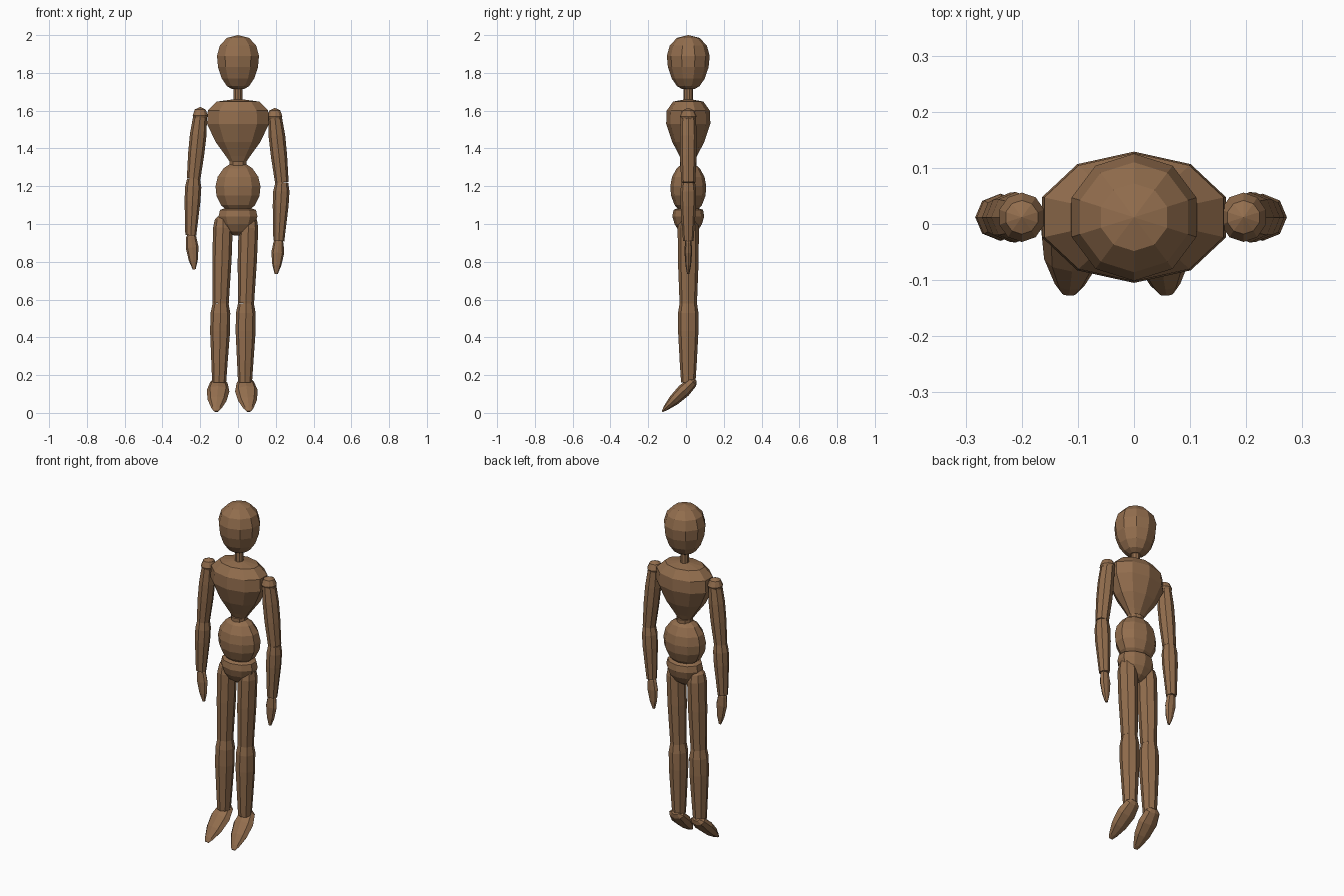
import bpy, bmesh, math
from mathutils import Vector

cube = bpy.data.objects.get("Cube")
if cube:
    bpy.data.objects.remove(cube)

wood = bpy.data.materials.new("Brown wood")
wood.use_nodes = True
wood.diffuse_color = (0.29, 0.155, 0.075, 1)
wood.node_tree.nodes["Principled BSDF"].inputs["Base Color"].default_value = wood.diffuse_color

MID = 0.012  # depth of the body's centre line


def turned(name, start, end, profile, sides=10):
    """Faceted turned part: profile holds (fraction along axis, side radius, depth radius)."""
    start, end = Vector(start), Vector(end)
    axis = (end - start).normalized()
    u = (Vector((1, 0, 0)) - axis * axis.x).normalized()
    v = axis.cross(u)
    bm = bmesh.new()
    rings = []
    for t, ru, rv in profile:
        c = start.lerp(end, t)
        angles = [math.pi / 2 + i * math.tau / sides for i in range(sides)]
        rings.append([bm.verts.new(c + u * ru * math.cos(a) + v * rv * math.sin(a)) for a in angles])
    for a, b in zip(rings, rings[1:]):
        for i in range(sides):
            j = (i + 1) % sides
            bm.faces.new((a[i], a[j], b[j], b[i]))
    bm.faces.new(rings[0][::-1])
    bm.faces.new(rings[-1])
    bmesh.ops.remove_doubles(bm, verts=bm.verts, dist=0.0005)
    bmesh.ops.recalc_face_normals(bm, faces=bm.faces)
    mesh = bpy.data.meshes.new(name)
    bm.to_mesh(mesh)
    bm.free()
    mesh.materials.append(wood)
    ob = bpy.data.objects.new(name, mesh)
    bpy.context.collection.objects.link(ob)
    return ob


def upright(name, rings, depth):
    """Central part from (height, half width) rings, with depth as a share of width."""
    low, high = rings[0][0], rings[-1][0]
    turned(name, (0, MID, low), (0, MID, high),
           [((z - low) / (high - low), r, r * depth) for z, r in rings])


# Head, neck and trunk
upright("head", [(1.715, 0.035), (1.73, 0.062), (1.77, 0.09), (1.83, 0.111), (1.89, 0.117),
                 (1.945, 0.101), (1.985, 0.062), (2.0, 0)], 0.97)
upright("neck", [(1.63, 0.024), (1.74, 0.024)], 1)
upright("chest", [(1.32, 0.04), (1.36, 0.068), (1.435, 0.125), (1.53, 0.172), (1.6, 0.168),
                  (1.648, 0.118), (1.663, 0)], 0.68)
upright("waist_joint", [(1.27, 0.046), (1.33, 0.046)], 0.95)
upright("abdomen", [(1.075, 0.065), (1.1, 0.095), (1.15, 0.12), (1.2, 0.125), (1.25, 0.113),
                    (1.295, 0.08), (1.32, 0.04)], 0.76)
upright("pelvis", [(0.94, 0.025), (0.96, 0.062), (1.0, 0.093), (1.04, 0.108), (1.075, 0.1),
                   (1.082, 0.075)], 0.78)

# Limb profiles
THIGH = [(0, .028, .03), (.035, .044, .045), (.13, .052, .056), (.5, .051, .055), (1, .043, .046)]
CALF = [(0, .042, .046), (.12, .052, .054), (.35, .053, .054), (.75, .043, .045), (1, .037, .038)]
FOOT = [(0, .022, .012), (.08, .046, .028), (.35, .06, .036), (.65, .05, .029),
        (.9, .027, .014), (1, .012, .004)]
UPPER_ARM = [(0, .036, .04), (.3, .044, .045), (.6, .043, .044), (1, .036, .037)]
FOREARM = [(0, .034, .036), (.15, .043, .042), (.4, .042, .041), (1, .029, .028)]
HAND = [(0, .016, .013), (.12, .027, .018), (.4, .034, .02), (.75, .024, .015), (1, .008, .006)]
BALL = [(0, 0, 0), (.15, .03, .03), (.5, .042, .044), (.85, .03, .03), (1, 0, 0)]

# Joint positions, slightly different on each side for the relaxed pose
SIDES = {
    "left": dict(hip=(.057, 1.04), knee=(.042, .58), ankle=(.037, .16), toe=(.058, .008),
                 shoulder=(.195, 1.57), elbow=(.232, 1.22), wrist=(.216, .91), tip=(.202, .735)),
    "right": dict(hip=(-.078, 1.04), knee=(-.092, .58), ankle=(-.1, .16), toe=(-.116, .008),
                  shoulder=(-.2, 1.575), elbow=(-.235, 1.24), wrist=(-.25, .94), tip=(-.232, .76)),
}
for side, joints in SIDES.items():
    p = {k: Vector((x, MID, z)) for k, (x, z) in joints.items()}
    heel = Vector((p["ankle"].x, 0.048, 0.175))
    toe = Vector((p["toe"].x, -0.125, p["toe"].z))
    up = Vector((0, 0, 0.045))
    turned(side + "_thigh", p["hip"], p["knee"], THIGH, 8)
    turned(side + "_calf", p["knee"], p["ankle"], CALF, 8)
    turned(side + "_foot", heel, toe, FOOT, 8)
    turned(side + "_shoulder", p["shoulder"] - up, p["shoulder"] + up, BALL)
    turned(side + "_upper_arm", p["shoulder"], p["elbow"], UPPER_ARM, 8)
    turned(side + "_forearm", p["elbow"], p["wrist"], FOREARM, 8)
    turned(side + "_hand", p["wrist"] + up * 0.3, p["tip"], HAND, 8)
